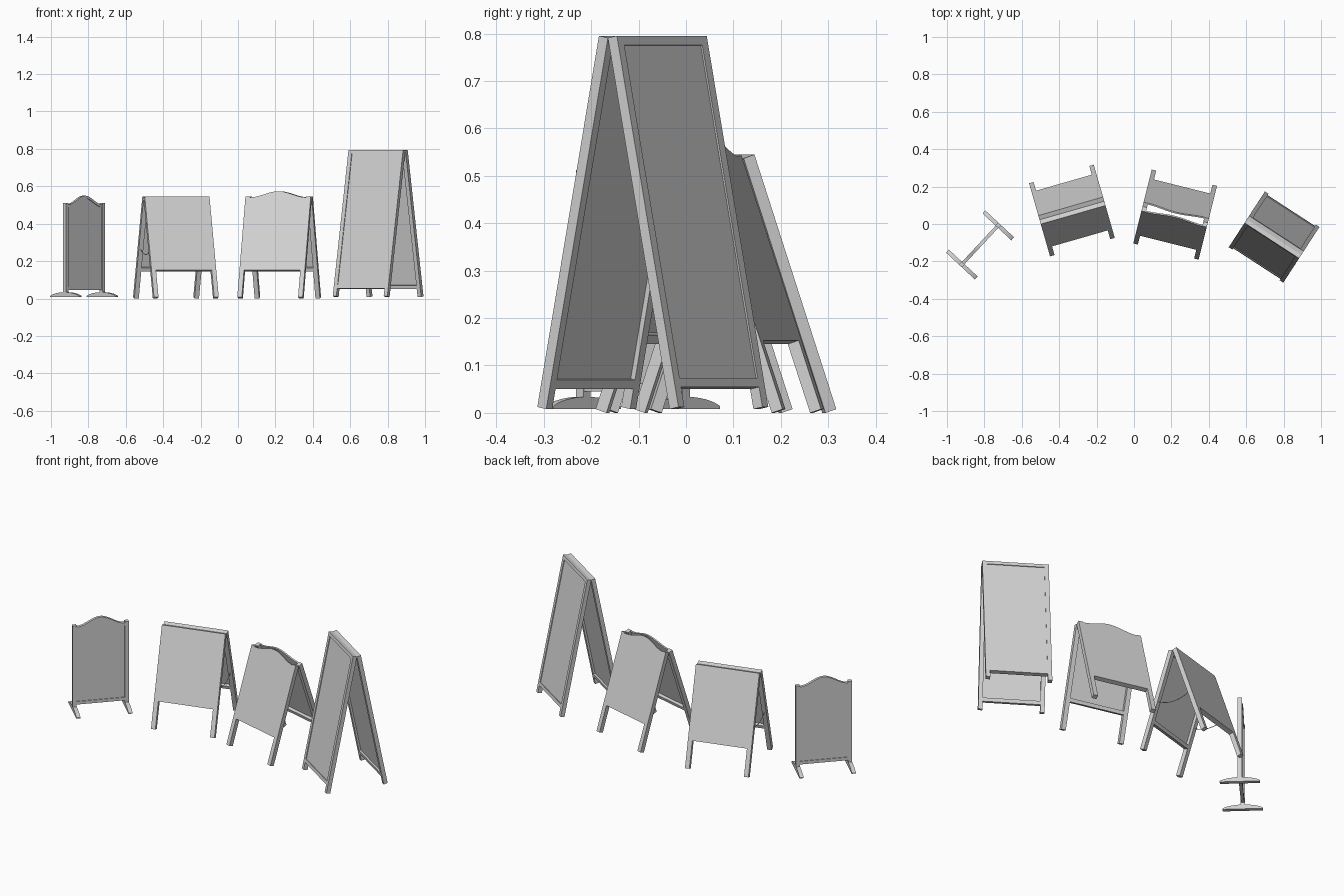
import bpy, bmesh
from math import radians, cos, sin, tan, pi
from mathutils import Matrix, Vector

cube = bpy.data.objects.get("Cube")
if cube:
    bpy.data.objects.remove(cube, do_unlink=True)

# Single grey finish
GREY = (0.64, 0.64, 0.64, 1)
grey = bpy.data.materials.new("plain_grey")
grey.use_nodes = True
grey.diffuse_color = GREY
bsdf = next(n for n in grey.node_tree.nodes if n.type == 'BSDF_PRINCIPLED')
bsdf.inputs["Base Color"].default_value = GREY


def prism(name, outline, y0, y1, matrix):
    """Extrude an (x, z) outline from depth y0 to y1, then place it."""
    bm = bmesh.new()
    face = bm.faces.new([bm.verts.new((x, y0, z)) for x, z in outline])
    extruded = bmesh.ops.extrude_face_region(bm, geom=[face])["geom"]
    verts = [g for g in extruded if isinstance(g, bmesh.types.BMVert)]
    bmesh.ops.translate(bm, verts=verts, vec=(0, y1 - y0, 0))
    bmesh.ops.recalc_face_normals(bm, faces=bm.faces)
    mesh = bpy.data.meshes.new(name)
    bm.to_mesh(mesh)
    bm.free()
    mesh.materials.append(grey)
    obj = bpy.data.objects.new(name, mesh)
    bpy.context.collection.objects.link(obj)
    obj.matrix_world = matrix
    return obj


def rect(x0, x1, z0, z1):
    return [(x0, z0), (x1, z0), (x1, z1), (x0, z1)]


def arch(half, base, rise, steps=24):
    """Bell shaped edge, running from right to left."""
    xs = [half * (1 - 2 * i / steps) for i in range(steps + 1)]
    return [(x, base + rise * (1 + cos(pi * x / half)) / 2) for x in xs]


def place(x, y, angle):
    return Matrix.Translation((x, y, 0)) @ Matrix.Rotation(radians(angle), 4, 'Z')


def leaf(name, base, turn, height, foot, tilt, half, post, rail_z,
         rise=0.0, top_rail=True, recess=0.0):
    """One leaning leaf of a folding sign, hung from its top edge."""
    a = radians(tilt)
    m = (base @ Matrix.Rotation(turn, 4, 'Z') @ Matrix.Translation((0, 0, height))
         @ Matrix.Rotation(-a, 4, 'X'))
    length = (height - foot) / cos(a)
    low = -(height - rail_z) / cos(a)
    inner = half - post
    rail = 0.02
    for side, s in (("right", -1), ("left", 1)):
        prism(f"{name}_{side}_leg", rect(s * inner, s * half, -length, 0), -post, 0, m)
    prism(f"{name}_bottom_rail", rect(-inner, inner, low, low + rail), -post, 0, m)
    top = 0
    if top_rail:
        top = -rail
        prism(f"{name}_top_rail", rect(-inner, inner, -rail, 0), -post, 0, m)
    outline = rect(-inner, inner, low + rail, top)
    if rise:
        outline = outline[:2] + arch(inner, -0.004, rise)
    prism(f"{name}_board", outline, -post + recess, -post + recess + 0.008, m)


def folding_sign(name, base, **shape):
    leaf(f"{name}_front", base, 0, **shape)
    leaf(f"{name}_back", base, pi, **shape)


# Folding signs: flat top, arched top and tall
flat_base = place(-0.332, 0.072, 16)
folding_sign("flat_sign", flat_base, height=0.537, foot=0.0, tilt=18.5,
             half=0.18, post=0.025, rail_z=0.145)
folding_sign("arched_sign", place(0.22, 0.05, -14), height=0.537, foot=0.0, tilt=18.5,
             half=0.18, post=0.025, rail_z=0.145, rise=0.034, top_rail=False)
folding_sign("tall_sign", place(0.749, -0.07, -33), height=0.791, foot=0.008, tilt=11.2,
             half=0.174, post=0.023, rail_z=0.05, recess=0.004)

# Sagging cords that keep the flat sign from spreading
reach = (0.537 - 0.26) * tan(radians(18.5))
for side, s in (("right", -1), ("left", 1)):
    curve = bpy.data.curves.new(f"{side}_cord", 'CURVE')
    curve.dimensions = '3D'
    curve.bevel_depth = 0.0018
    curve.bevel_resolution = 1
    spline = curve.splines.new('POLY')
    steps = 12
    spline.points.add(steps)
    for i, p in enumerate(spline.points):
        t = 2 * i / steps - 1
        p.co = (s * 0.168, t * reach, 0.235 + 0.025 * t * t, 1)
    curve.materials.append(grey)
    cord = bpy.data.objects.new(f"{side}_cord", curve)
    bpy.context.collection.objects.link(cord)
    cord.matrix_world = flat_base

# Upright sign standing on two curved feet
stand = place(-0.823, -0.112, 47)
HALF, POST = 0.154, 0.022
inner = HALF - POST
foot_top = [(0.105 * cos(pi * i / 16), 0.013 + 0.021 * sin(pi * i / 16) ** 1.5)
            for i in range(17)]
foot_outline = [(-0.105, 0.008), (0.105, 0.008)] + foot_top
for side, s in (("right", -1), ("left", 1)):
    prism(f"upright_{side}_post", rect(s * inner, s * HALF, 0.028, 0.512),
          -POST / 2, POST / 2, stand)
    foot_place = (stand @ Matrix.Translation((s * (HALF - POST / 2), 0, 0))
                  @ Matrix.Rotation(pi / 2, 4, 'Z'))
    prism(f"upright_{side}_foot", foot_outline, -0.011, 0.011, foot_place)
prism("upright_bottom_rail", rect(-inner, inner, 0.045, 0.063), -0.009, 0.009, stand)
crown = arch(inner, 0.503, 0.047)
prism("upright_top_rail", crown + [(x, z - 0.014) for x, z in reversed(crown)],
      -0.009, 0.009, stand)
prism("upright_board", [(-inner, 0.06), (inner, 0.06)] + arch(inner, 0.491, 0.047),
      -0.005, 0.005, stand)
